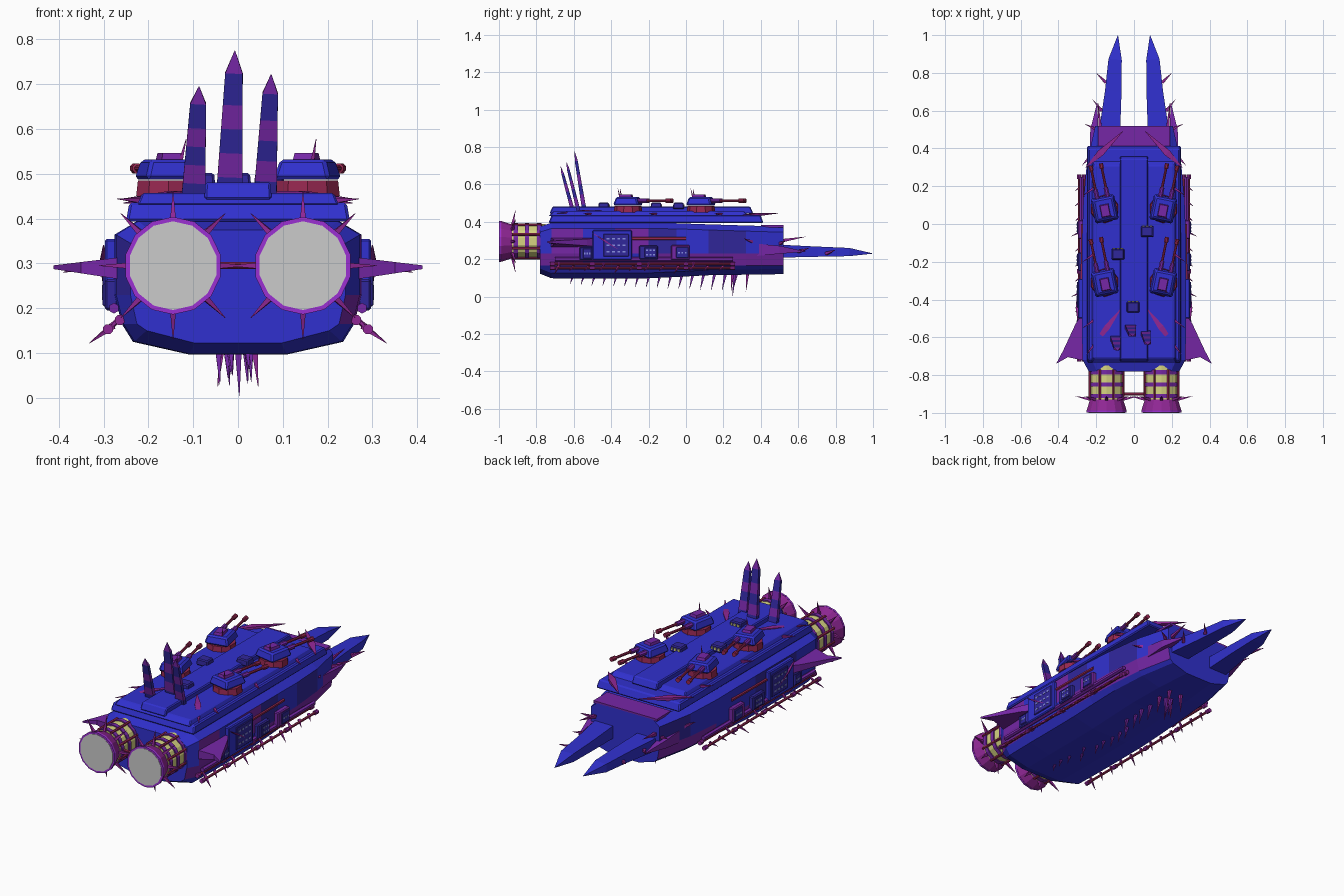
import bpy, bmesh, math, random
from mathutils import Vector, Matrix

if "Cube" in bpy.data.objects:
    bpy.data.objects.remove(bpy.data.objects["Cube"])
random.seed(4)

def material(name, r, g, b):
    m = bpy.data.materials.new(name)
    m.diffuse_color = (r, g, b, 1)
    m.use_nodes = True
    m.node_tree.nodes["Principled BSDF"].inputs["Base Color"].default_value = m.diffuse_color
    return m

BLUE = material("blue", 0.03, 0.03, 0.62)
NAVY = material("navy", 0.03, 0.02, 0.33)
PURPLE = material("purple", 0.18, 0.02, 0.38)
PLUM = material("plum", 0.28, 0.02, 0.30)
RUST = material("rust", 0.30, 0.02, 0.08)
VIOLET = material("violet", 0.33, 0.03, 0.65)
YELLOW = material("yellow", 0.68, 0.66, 0.22)
PALE = material("pale", 0.25, 0.28, 0.75)

def make(name, bm, mats):
    bmesh.ops.recalc_face_normals(bm, faces=bm.faces)
    me = bpy.data.meshes.new(name)
    bm.to_mesh(me)
    bm.free()
    for m in mats:
        me.materials.append(m)
    ob = bpy.data.objects.new(name, me)
    bpy.context.collection.objects.link(ob)
    return ob

def loft(name, rings, mats, pick=lambda seg, k: 0):
    """Skin a list of equal-length point rings and cap both ends."""
    bm = bmesh.new()
    rows = [[bm.verts.new(p) for p in r] for r in rings]
    n = len(rows[0])
    for s, (a, b) in enumerate(zip(rows, rows[1:])):
        for k in range(n):
            f = bm.faces.new((a[k], a[(k + 1) % n], b[(k + 1) % n], b[k]))
            f.material_index = pick(s, k)
    bm.faces.new(rows[0])
    bm.faces.new(rows[-1][::-1])
    return make(name, bm, mats)

def tube(name, pts, radii, mat, sides=6, flat=1.0, bands=None):
    """Round or flattened tube through points, with a radius at each."""
    pts = [Vector(p) for p in pts]
    d = (pts[-1] - pts[0]).normalized()
    ref = Vector((0, 0, 1)) if abs(d.z) < 0.8 else Vector((0, 1, 0))
    u = d.cross(ref).normalized()
    v = u.cross(d)
    rings = []
    for p, r in zip(pts, radii):
        ang = [2 * math.pi * (i + 0.5) / sides for i in range(sides)]
        rings.append([p + u * r * math.cos(a) + v * r * flat * math.sin(a) for a in ang])
    return loft(name, rings, bands or [mat], (lambda s, k: s % 2) if bands else (lambda s, k: 0))

def spike(name, a, b, r, mat=PLUM, sides=4, flat=1.0):
    return tube(name, [a, b], [r, 0.0008], mat, sides, flat)

def blade(name, a, b, r, mat=PLUM):
    a, b = Vector(a), Vector(b)
    return tube(name, [a, a.lerp(b, 0.4), b], [0.002, r, 0.002], mat, 4, 0.5)

def box(name, c, size, mat, top=1.0, bevel=0.0, yaw=0.0):
    """Box with optional tapered top and bevel."""
    bm = bmesh.new()
    bmesh.ops.create_cube(bm, size=1)
    for v in bm.verts:
        k = top if v.co.z > 0 else 1
        v.co = Vector((v.co.x * size[0] * k, v.co.y * size[1] * k, v.co.z * size[2]))
    if bevel:
        bmesh.ops.bevel(bm, geom=bm.edges[:], offset=bevel, segments=1, affect='EDGES')
    bmesh.ops.transform(bm, matrix=Matrix.Translation(c) @ Matrix.Rotation(yaw, 4, 'Z'), verts=bm.verts)
    return make(name, bm, [mat])

# Hull: faceted cross-section lofted along y
def section(y, w, zb, zt):
    half = [(0.82 * w, zt), (w, zt - 0.03), (w, 0.23), (0.94 * w, 0.165), (0.85 * w, zb + 0.028), (0.4 * w, zb)]
    return [(x, y, z) for x, z in half] + [(-x, y, z) for x, z in reversed(half)]

stations = [(-0.78, 0.24, 0.122, 0.375), (-0.72, 0.272, 0.098, 0.394), (-0.55, 0.276, 0.097, 0.394),
            (-0.38, 0.276, 0.097, 0.394), (-0.2, 0.276, 0.098, 0.394), (-0.05, 0.274, 0.105, 0.392),
            (0.12, 0.268, 0.114, 0.386), (0.32, 0.25, 0.117, 0.38), (0.52, 0.205, 0.12, 0.374)]
loft("hull", [section(*s) for s in stations], [BLUE, PURPLE, NAVY],
     lambda s, k: random.choice([0, 1, 2]) if k in (1, 2, 8, 9) else 0)

# Upper deck in stacked plates
box("deck_slab", (0, -0.16, 0.415), (0.5, 1.15, 0.042), BLUE, 0.97, 0.006)
box("deck_upper", (0, -0.2, 0.444), (0.45, 1.07, 0.026), BLUE, 0.95, 0.004)
box("deck_spine", (0, -0.185, 0.462), (0.15, 1.09, 0.038), BLUE, 0.97, 0.005)
box("nose_plate", (0, 0.46, 0.376), (0.38, 0.12, 0.012), PURPLE)
for x, y in ((0.07, -0.04), (-0.085, -0.16), (-0.005, -0.44)):
    box("deck_hatch", (x, y, 0.485), (0.07, 0.06, 0.034), NAVY, 0.9, 0.005)
    for i in range(3):
        box("hatch_window", (x - 0.02 + i * 0.02, y + 0.03, 0.486), (0.011, 0.006, 0.012), YELLOW)

# Rear spires with colour bands
for x, y, tx, ty, tz, r in ((-0.1, -0.6, -0.087, -0.67, 0.695, 0.038), (-0.02, -0.54, -0.007, -0.595, 0.775, 0.042),
                            (0.06, -0.57, 0.074, -0.64, 0.722, 0.037)):
    a, b = Vector((x, y, 0.44)), Vector((tx, ty, tz))
    ks = [0, 0.16, 0.32, 0.48, 0.64, 0.85, 1]
    tube("spire", [a.lerp(b, k) for k in ks], [r * (1 - 0.4 * k) for k in ks[:-1]] + [0.001],
         NAVY, 4, 0.4, bands=[NAVY, PURPLE])

for s in (-1, 1):
    # Engines
    ex, ez = s * 0.145, 0.295
    def ring(name, ys, rs, mat, sides=14):
        return tube(name, [(ex, y, ez) for y in ys], rs, mat, sides)
    ring("engine_core", (-0.93, -0.75), (0.092, 0.092), YELLOW)
    for y in (-0.785, -0.85, -0.91):
        ring("engine_band", (y - 0.011, y + 0.011), (0.098, 0.098), PURPLE)
    ring("engine_nozzle", (-0.998, -0.985, -0.915), (0.108, 0.108, 0.085), PLUM)
    ring("nozzle_rim", (-0.9985, -0.988), (0.109, 0.109), VIOLET)
    disc = ring("engine_glow", (-1.0, -0.99), (0.099, 0.099), BLUE)
    disc.data.materials.clear()
    for i in range(8):
        a = i * math.pi / 4
        c, q = math.cos(a), math.sin(a)
        spike("nozzle_spike", (ex + 0.08 * c, -0.93, ez + 0.08 * q), (ex + 0.165 * c, -0.912, ez + 0.165 * q), 0.012)
        b = a + math.pi / 8
        rx, rz = ex + 0.096 * math.cos(b), ez + 0.096 * math.sin(b)
        tube("engine_rod", [(rx, -0.93, rz), (rx, -0.77, rz)], [0.007] * 2, RUST)

    # Front prongs
    tube("front_prong", [(s * 0.13, 0.48, 0.243), (s * 0.11, 0.7, 0.24), (s * 0.1, 0.87, 0.238), (s * 0.085, 1.0, 0.23)],
         [0.08, 0.062, 0.05, 0.001], BLUE, 4, 0.62)
    for x, y, tx, ty, z in ((0.15, 0.75, 0.2, 0.8, 0.24), (0.17, 0.6, 0.22, 0.66, 0.25), (0.2, 0.5, 0.26, 0.53, 0.29),
                            (0.18, 0.52, 0.19, 0.64, 0.31), (0.23, 0.36, 0.275, 0.31, 0.3)):
        spike("prong_thorn", (s * x, y, z - 0.01), (s * tx, ty, z + 0.01), 0.012)
    tube("nose_flank", [(s * 0.2, 0.35, 0.25), (s * 0.21, 0.5, 0.25), (s * 0.195, 0.64, 0.24)],
         [0.05, 0.03, 0.001], PURPLE, 4)

    # Turrets with twin barrels yawed outward
    for ty in (0.08, -0.31):
        tx = s * 0.155
        yaw = -s * 0.2
        M = Matrix.Translation((tx, ty, 0)) @ Matrix.Rotation(yaw, 4, 'Z')
        tube("turret_ring", [(tx, ty, 0.45), (tx, ty, 0.485)], [0.076, 0.072], RUST, 10)
        box("turret_body", (tx, ty, 0.51), (0.13, 0.14, 0.045), BLUE, 0.8, 0.008, yaw)
        box("turret_roof", M @ Vector((0, -0.01, 0.537)), (0.05, 0.07, 0.018), PURPLE, 0.85, 0, yaw)
        spike("turret_aerial", M @ Vector((0.02, -0.04, 0.53)), M @ Vector((0.03, -0.05, 0.578)), 0.006)
        for bx in (-0.028, 0.028):
            P = [M @ Vector((bx, y, 0.512)) for y in (0.04, 0.21, 0.212, 0.24)]
            tube("barrel", P, [0.008, 0.007, 0.012, 0.012], RUST, 8)
            tube("barrel_sleeve", [M @ Vector((bx, y, 0.512)) for y in (0.06, 0.11)], [0.013] * 2, PURPLE, 8)

    # Deck blades pointing off the edges
    blade("bow_blade", (s * 0.255, 0.3, 0.435), (s * 0.06, 0.49, 0.445), 0.025)
    blade("stern_blade", (s * 0.07, -0.45, 0.46), (s * 0.25, -0.69, 0.445), 0.022)
    for y in (0.2, -0.15, -0.5):
        spike("edge_spike", (s * 0.2, y, 0.44), (s * 0.27, y - 0.05, 0.444), 0.012)

    # Side armour panels with windows
    for y, z, w, h, mat, nx, nz in ((-0.395, 0.275, 0.21, 0.16, BLUE, 4, 3), (-0.535, 0.23, 0.07, 0.07, NAVY, 3, 1),
                                    (-0.2, 0.235, 0.1, 0.075, NAVY, 3, 2), (-0.03, 0.235, 0.1, 0.08, PURPLE, 3, 1)):
        box("side_panel", (s * 0.282, y, z), (0.03, w, h), mat, 1, 0.005)
        box("panel_inset", (s * 0.292, y + w * 0.1, z), (0.02, w * 0.65, h * 0.75), NAVY, 1, 0.003)
        for i in range(nx):
            for j in range(nz):
                box("panel_window", (s * 0.302, y + w * (0.1 + 0.55 * ((i + 0.5) / nx - 0.5)),
                    z + h * 0.65 * ((j + 0.5) / nz - 0.5)), (0.003, w * 0.3 / nx, 0.009), PALE)
    blade("panel_brace", (s * 0.3, -0.5, 0.34), (s * 0.3, -0.36, 0.25), 0.012)
    tube("side_trunk", [(s * 0.277, -0.7, 0.2), (s * 0.277, 0.25, 0.2)], [0.012] * 2, PURPLE)
    tube("side_trunk", [(s * 0.275, -0.3, 0.31), (s * 0.272, 0.0, 0.31)], [0.009] * 2, RUST)

    # Outboard pipes with thorns
    for x, z in ((0.264, 0.174), (0.29, 0.153)):
        tube("outboard_pipe", [(s * x, -0.72, z), (s * x, 0.26, z)], [0.007] * 2, RUST)
        for y in (-0.715, -0.5, -0.25, 0.0, 0.25):
            tube("pipe_collar", [(s * x, y - 0.012, z), (s * x, y + 0.012, z)], [0.012] * 2, PLUM, 8)
    for i in range(12):
        y = -0.68 + i * 0.08
        spike("pipe_thorn", (s * 0.28, y, 0.16), (s * (0.312 + 0.02 * (i % 4 == 0)), y - 0.025, 0.137 - 0.015 * (i % 4 == 0)), 0.009)
        if i % 3 == 0:
            tube("pipe_strut", [(s * 0.25, y, 0.19), (s * 0.29, y, 0.153)], [0.006] * 2, PLUM)

    # Rear fins
    top = [(0.26, -0.45), (0.31, -0.53), (0.375, -0.67), (0.412, -0.74), (0.35, -0.705), (0.26, -0.725)]
    loft("rear_fin", [[(s * x, y, 0.292 + dz * (1 - (x - 0.26) * 5.5)) for x, y in top] for dz in (-0.028, 0.022)], [PURPLE])
    for y, x in ((-0.56, 0.33), (-0.64, 0.37)):
        spike("fin_thorn", (s * (x - 0.05), y, 0.295), (s * (x + 0.02), y - 0.06, 0.28), 0.012)

    # Lower bow fangs
    for y in (0.25, 0.33):
        spike("bow_fang", (s * 0.035, y, 0.13), (s * 0.045, y - 0.01, 0.025), 0.012)

# Engine cross link
tube("engine_link", [(-0.06, -0.9, 0.295), (0.06, -0.9, 0.295)], [0.008] * 2, RUST)

# Keel spikes, growing toward the bow
for i in range(16):
    y = -0.6 + i * 0.058
    x = random.uniform(-0.045, 0.03)
    spike("keel_spike", (x, y, 0.125), (x + 0.004, y - 0.02, 0.065 - 0.0025 * i), 0.012, PURPLE)
spike("keel_spike", (0, 0.26, 0.13), (0.003, 0.25, 0.004), 0.013, PURPLE)
